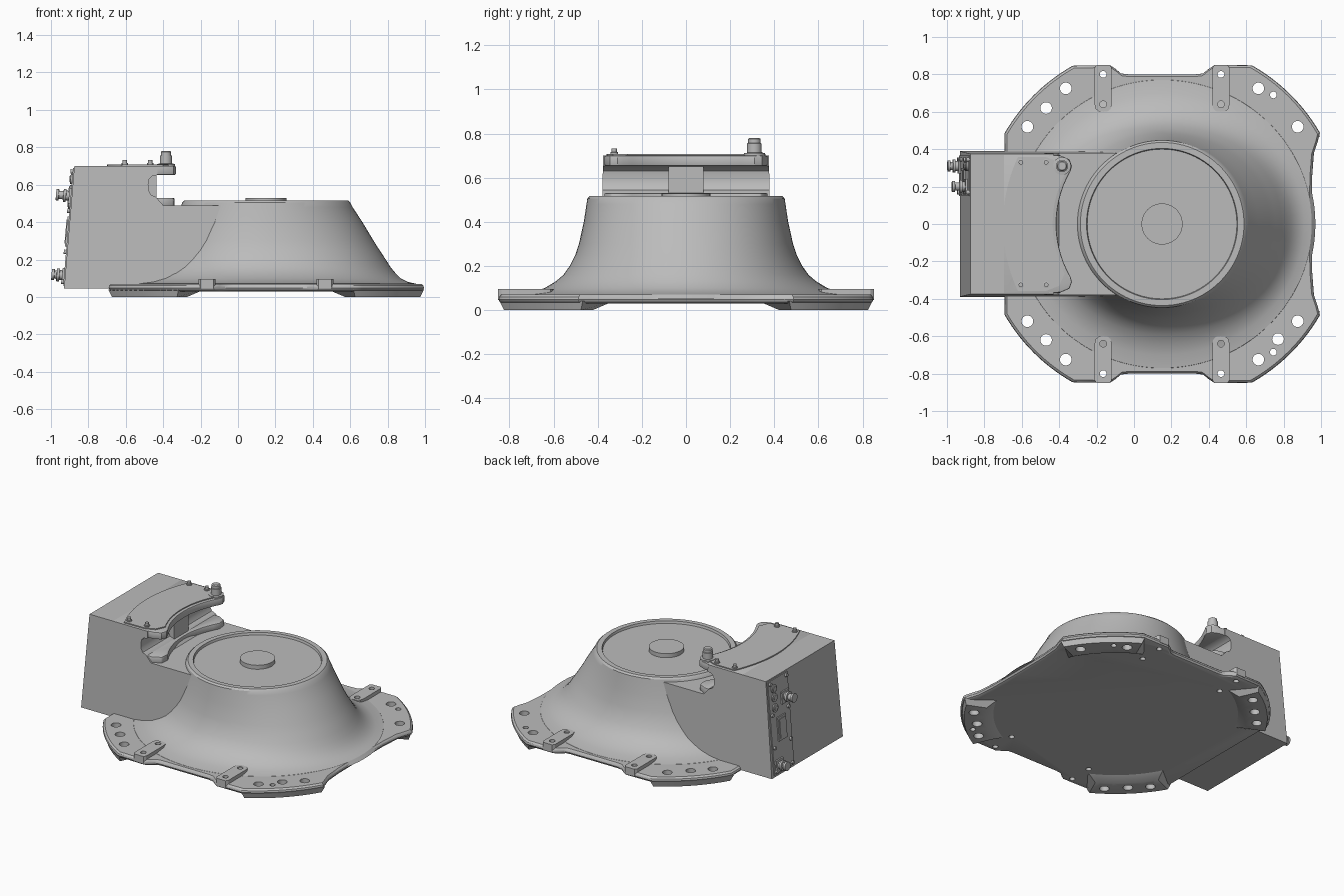
import bpy, bmesh
from math import sin, cos, pi, radians
from mathutils import Vector

cube = bpy.data.objects.get("Cube")
if cube:
    bpy.data.objects.remove(cube)

grey = bpy.data.materials.new("cast_grey")
grey.use_nodes = True
grey.diffuse_color = (0.5, 0.5, 0.5, 1)
grey.node_tree.nodes["Principled BSDF"].inputs["Base Color"].default_value = (0.5, 0.5, 0.5, 1)

CX = 0.15          # axis of the round housing
parts = []


def loft(name, rings):
    """Closed solid through rings that all have the same number of points."""
    bm = bmesh.new()
    loops = [[bm.verts.new(p) for p in ring] for ring in rings]
    for a, b in zip(loops, loops[1:]):
        for i in range(len(a)):
            j = (i + 1) % len(a)
            bm.faces.new((a[i], a[j], b[j], b[i]))
    bm.faces.new(loops[0][::-1])
    bm.faces.new(loops[-1])
    bmesh.ops.recalc_face_normals(bm, faces=bm.faces)
    mesh = bpy.data.meshes.new(name)
    bm.to_mesh(mesh)
    bm.free()
    mesh.materials.append(grey)
    obj = bpy.data.objects.new(name, mesh)
    bpy.context.collection.objects.link(obj)
    parts.append(obj)
    return obj


def flat(points, z):
    return [(x, y, z) for x, y in points]


def slab(name, points, z0, z1):
    return loft(name, [flat(points, z0), flat(points, z1)])


def arc(r, a0, a1, n=14):
    """Points on a circle around the housing axis, angles in degrees."""
    return [(CX + r * cos(radians(a0 + (a1 - a0) * i / n)),
             r * sin(radians(a0 + (a1 - a0) * i / n))) for i in range(n + 1)]


def turned(name, base, axis, steps, n=24):
    """Turned part: steps are (distance along axis, radius)."""
    axis = Vector(axis).normalized()
    u = axis.orthogonal().normalized()
    v = axis.cross(u)
    base = Vector(base)
    return loft(name, [[base + axis * d + (u * cos(2 * pi * i / n) + v * sin(2 * pi * i / n)) * r
                        for i in range(n)] for d, r in steps])


def block(name, x0, x1, y0, y1, z0, z1):
    return slab(name, [(x0, y0), (x1, y0), (x1, y1), (x0, y1)], z0, z1)


def modify(obj, kind, **settings):
    mod = obj.modifiers.new(kind.lower(), kind)
    for key, value in settings.items():
        setattr(mod, key, value)
    bpy.context.view_layer.objects.active = obj
    bpy.ops.object.modifier_apply(modifier=mod.name)


def mirrored(half):
    return half + [(x, -y) for x, y in reversed(half) if y > 0]


# base plate with rounded rim
outline = mirrored([(0.95, 0), (0.952, 0.25), (0.962, 0.38), (0.982, 0.44)]
                   + arc(0.975, 30, 60.5)
                   + [(0.43, 0.85), (0.40, 0.83), (0.37, 0.805), (0.33, 0.8),
                      (-0.03, 0.8), (-0.07, 0.805), (-0.10, 0.83), (-0.13, 0.85)]
                   + arc(0.972, 119.5, 150) + [(-0.69, 0.2)])


def shrunk(k, z):
    return [(CX + (x - CX) * k, y * k, z) for x, y in outline]


plate = loft("base_plate", [shrunk(0.975, 0.03), shrunk(0.992, 0.036), shrunk(1, 0.048),
                            shrunk(0.997, 0.06), shrunk(0.985, 0.07)])
drilled = [plate]

# corner feet, sloped on their inner sides
for k in range(4):
    mid = 45 + 90 * k
    low = arc(0.952, mid - 15, mid + 15) + arc(0.82, mid + 14, mid - 14)
    high = arc(0.965, mid - 16, mid + 16) + arc(0.75, mid + 19, mid - 19)
    drilled.append(loft("corner_foot", [flat(low, 0), flat(high, 0.04)]))

# clamp tabs at front and back
tab_half = [(0.0, 0.6), (0.025, 0.603), (0.04, 0.615), (0.046, 0.64), (0.046, 0.835), (0.035, 0.851)]
for x in (-0.165, 0.465):
    for s in (1, -1):
        shape = tab_half + [(-a, b) for a, b in reversed(tab_half) if a > 0]
        drilled.append(slab("clamp_tab", [(x + a, s * b) for a, b in shape], 0.045, 0.095))

# bolt holes
holes = [(x, s * y, 0.031) for s in (1, -1)
         for x, y in ((-0.57, 0.52), (-0.47, 0.62), (-0.365, 0.725), (0.665, 0.725), (0.875, 0.52))]
holes += [(0.77, -0.615, 0.031), (0.745, 0.69, 0.018), (0.745, -0.685, 0.018)]
holes += [(x, s * y, 0.018) for x in (-0.165, 0.465) for y in (0.64, 0.8) for s in (1, -1)]
cutters = [turned("hole_cutter", (x, y, -0.1), (0, 0, 1), [(0, r), (0.3, r)]) for x, y, r in holes]
bpy.ops.object.select_all(action='DESELECT')
for c in cutters:
    c.select_set(True)
bpy.context.view_layer.objects.active = cutters[0]
bpy.ops.object.join()
parts = [p for p in parts if p not in cutters]
cutter = bpy.context.view_layer.objects.active
cutter.hide_render = True
for obj in drilled:
    modify(obj, 'BOOLEAN', object=cutter, operation='DIFFERENCE', solver='EXACT')
bpy.data.objects.remove(cutter)

# flared housing: height, radius at the sides, radius towards +x
profile = [(0.05, 0.79, 0.82), (0.071, 0.77, 0.80), (0.08, 0.70, 0.76), (0.1, 0.64, 0.72),
           (0.13, 0.59, 0.69), (0.16, 0.555, 0.665), (0.2, 0.527, 0.64), (0.25, 0.502, 0.607),
           (0.3, 0.485, 0.575), (0.4, 0.463, 0.515), (0.48, 0.451, 0.463), (0.505, 0.447, 0.45),
           (0.516, 0.436, 0.438), (0.516, 0.404, 0.404), (0.5, 0.4, 0.4)]
N = 96
rings = []
for z, side, front in profile:
    ring = []
    for i in range(N):
        c, s = cos(2 * pi * i / N), sin(2 * pi * i / N)
        w = c * c * (1 if c > 0 else 0.4)
        r = side + (front - side) * w
        ring.append((CX + r * c, r * s, z))
    rings.append(ring)
loft("flared_housing", rings)
turned("centre_cap", (CX, 0, 0.49), (0, 0, 1), [(0, 0.11), (0.038, 0.11)], 48)

# rear box with a rounded notch, sides drafted inwards
side_profile = [(-0.93, 0.045), (0.1, 0.045), (0.1, 0.49), (-0.4, 0.49), (-0.44, 0.535),
                (-0.465, 0.545), (-0.478, 0.57), (-0.48, 0.6), (-0.475, 0.63), (-0.46, 0.645),
                (-0.43, 0.652), (-0.43, 0.7), (-0.875, 0.7)]
box = loft("rear_box", [[(x, s * 0.375 * (1.04 - 0.055 * z), z) for x, z in side_profile]
                        for s in (-1, 1)])
block("notch_column", -0.52, -0.435, -0.08, 0.08, 0.48, 0.66)


# curved ledge and overhanging lip around the housing
def curved_plate(edge):
    return arc(0.565, 210, 150) + edge + [(x, -y) for x, y in reversed(edge)]


ledge = slab("lower_ledge", curved_plate([(-0.345, 0.34), (-0.4, 0.37), (-0.52, 0.37)]), 0.48, 0.53)
lip = slab("top_lip", curved_plate([(-0.332, 0.31), (-0.345, 0.345), (-0.39, 0.365),
                                    (-0.47, 0.374), (-0.7, 0.374)]), 0.652, 0.701)
for obj in (ledge, lip):
    modify(obj, 'BEVEL', width=0.007, segments=2, limit_method='ANGLE', angle_limit=radians(50))
slab("cover_plate", arc(0.585, 207, 153) + [(-0.40, 0.33), (-0.47, 0.358)]
     + arc(0.85, 155, 205) + [(-0.47, -0.358), (-0.40, -0.33)], 0.695, 0.708)
for x in (-0.605, -0.47):
    for y in (-0.325, 0.33):
        turned("cover_screw", (x, y, 0.7), (0, 0, 1), [(0, 0.018), (0.015, 0.018), (0.016, 0.012), (0.032, 0.012)], 12)
turned("locking_post", (-0.385, 0.31, 0.695), (0, 0, 1),
       [(0, 0.048), (0.016, 0.048), (0.018, 0.033), (0.06, 0.033), (0.062, 0.028), (0.08, 0.028), (0.085, 0.022)])

# connector panel on the sloping rear face
OUT = (-0.997, 0, 0.083)


def face_x(z):
    return -0.93 + 0.055 * (z - 0.045) / 0.655


def panel(name, y0, y1, z0, z1, depth):
    loft(name, [[(face_x(z) - d, y, z) for z, d in ((z0, -0.01), (z0, depth), (z1, depth), (z1, -0.01))]
                for y in (y0, y1)])


panel("connector_panel", 0.15, 0.365, 0.06, 0.69, 0.006)
panel("socket_frame", 0.21, 0.30, 0.27, 0.43, 0.014)
panel("socket_insert", 0.225, 0.285, 0.285, 0.415, 0.018)
for y in (0.17, 0.345):
    for z in (0.08, 0.24, 0.46, 0.67):
        turned("panel_screw", (face_x(z), y, z), OUT, [(0, 0.012), (0.018, 0.012)], 12)
for y, z in ((0.31, 0.57), (0.31, 0.5), (0.31, 0.63)):
    turned("panel_port", (face_x(z), y, z), OUT, [(0, 0.028), (0.014, 0.028), (0.016, 0.018), (0.02, 0.018)], 18)

# protruding plugs
for y, z, length in ((0.2, 0.54, 0.085), (0.31, 0.115, 0.073)):
    panel("plug_flange", y - 0.04, y + 0.04, z - 0.04, z + 0.04, 0.016)
    turned("plug", (face_x(z), y, z), OUT,
           [(0, 0.026), (0.03, 0.026), (0.031, 0.035), (0.045, 0.035), (0.046, 0.022),
            (length - 0.016, 0.022), (length - 0.015, 0.03), (length, 0.03)], 18)

# smooth round surfaces, keep edges crisp
bpy.ops.object.select_all(action='DESELECT')
for obj in parts:
    obj.select_set(True)
bpy.context.view_layer.objects.active = plate
bpy.ops.object.shade_smooth_by_angle(angle=radians(32))
